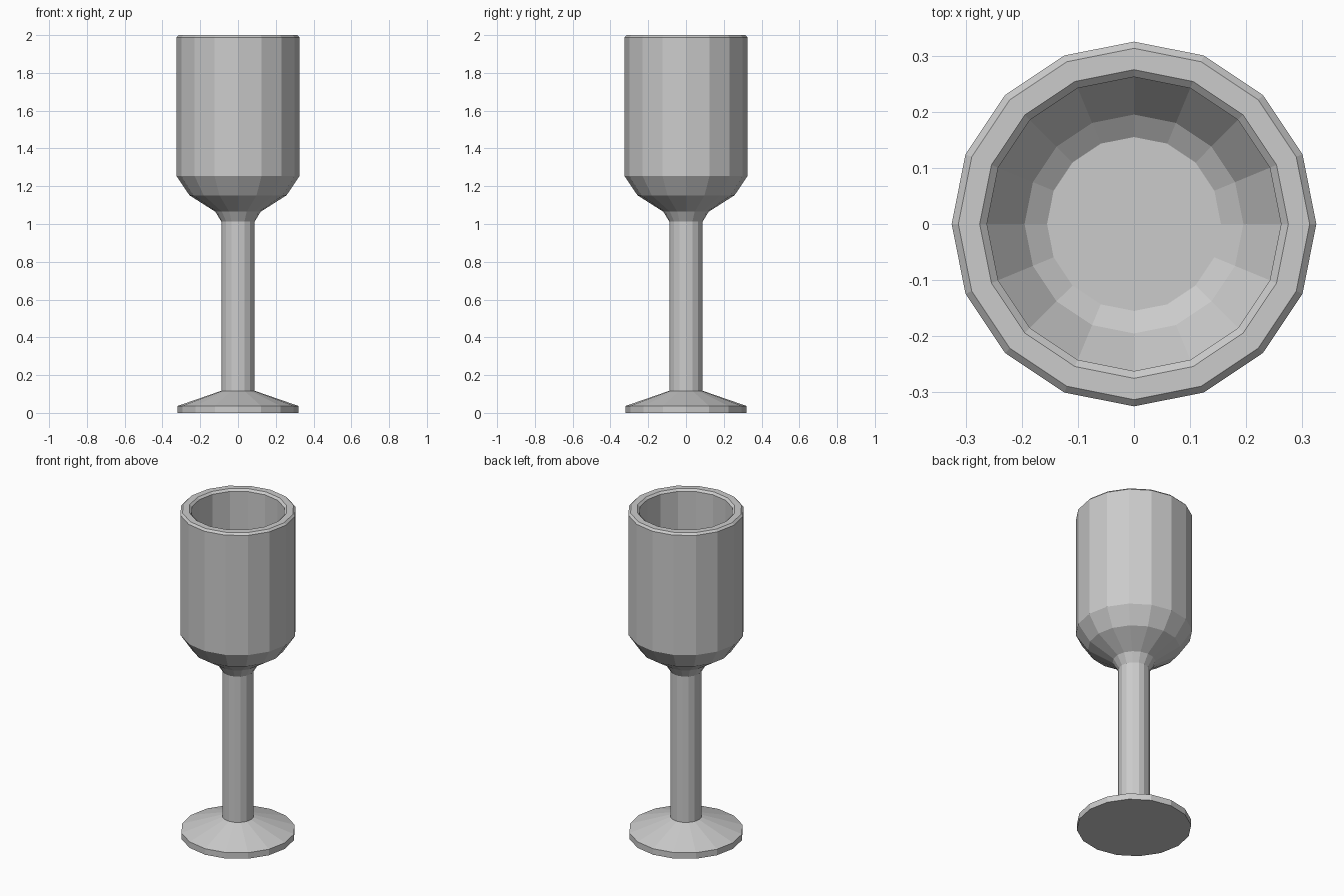
import bpy, bmesh, math
from mathutils import Vector

if "Cube" in bpy.data.objects:
    bpy.data.objects.remove(bpy.data.objects["Cube"])

SIDES = 16
# radius, height: from the foot up the outside, over the rim, down to the bowl floor
PROFILE = [(0.319, 0), (0.319, 0.037), (0.088, 0.117), (0.088, 1.012), (0.12, 1.065),
           (0.257, 1.152), (0.325, 1.253), (0.325, 1.988), (0.313, 2.0), (0.275, 2.0),
           (0.262, 1.988), (0.262, 1.28), (0.195, 1.187), (0.155, 1.16)]


def lathe(profile):
    bm = bmesh.new()
    rings = []
    for r, z in profile:
        rings.append([bm.verts.new((r * math.cos(2 * math.pi * i / SIDES),
                                    r * math.sin(2 * math.pi * i / SIDES), z))
                      for i in range(SIDES)])
    for a, b in zip(rings, rings[1:]):
        for i in range(SIDES):
            j = (i + 1) % SIDES
            bm.faces.new((a[i], a[j], b[j], b[i]))
    bm.faces.new(rings[0][::-1])
    bm.faces.new(rings[-1])
    return bm


def half(bm, point, normal, upper):
    """Copy of the solid on one side of a plane, with the break face closed."""
    part = bm.copy()
    cut = bmesh.ops.bisect_plane(part, geom=part.verts[:] + part.edges[:] + part.faces[:],
                                 dist=1e-5, plane_co=point, plane_no=normal,
                                 clear_inner=upper, clear_outer=not upper)
    edges = [e for e in cut['geom_cut'] if isinstance(e, bmesh.types.BMEdge)]
    if edges:
        bmesh.ops.triangle_fill(part, edges=edges, use_beauty=True, normal=normal)
    bmesh.ops.recalc_face_normals(part, faces=part.faces[:])
    return part


def split(bm, point, normal):
    n = Vector(normal).normalized()
    return half(bm, point, n, False), half(bm, point, n, True)


def finish(name, bm):
    mesh = bpy.data.meshes.new(name)
    bm.to_mesh(mesh)
    bm.free()
    bpy.context.collection.objects.link(bpy.data.objects.new(name, mesh))


goblet = lathe(PROFILE)

# foot and stem shards
base, rest = split(goblet, (0, 0, 0.472), (0.26, -0.27, 1))
foot_front, foot_back = split(base, (0, -0.04, 0), (0.46, 0.89, 0.06))
stem, bowl = split(rest, (0, 0, 1.045), (-0.1, 0.1, 1))
finish("foot_front", foot_front)
finish("foot_back", foot_back)
finish("stem", stem)

# the rim breaks across the middle; each half breaks at its own slope
rim_break = ((0, -0.025, 2), (-0.17, 0.985, 0))
lower_front, rim_front = split(half(bowl, rim_break[0], Vector(rim_break[1]), False),
                               (0, 0, 1.576), (-0.3525, -0.142, 1))
lower_back, rim_back = split(half(bowl, rim_break[0], Vector(rim_break[1]), True),
                             (0, 0, 1.585), (-0.2, -0.1, 1))
finish("rim_front", rim_front)
finish("rim_back", rim_back)

# lower bowl shards
bowl_side, bowl_left = split(lower_front, (0.31, 0.11, 1.25), (-0.148, 0.227, 0.046))
bowl_front, bowl_middle = split(bowl_side, (-0.16, -0.28, 1.48), (0.020, 0.055, 0.033))
finish("bowl_left", bowl_left)
finish("bowl_front", bowl_front)
finish("bowl_middle", bowl_middle)
finish("bowl_back", lower_back)

for leftover in (goblet, base, rest, bowl, lower_front, bowl_side):
    leftover.free()
